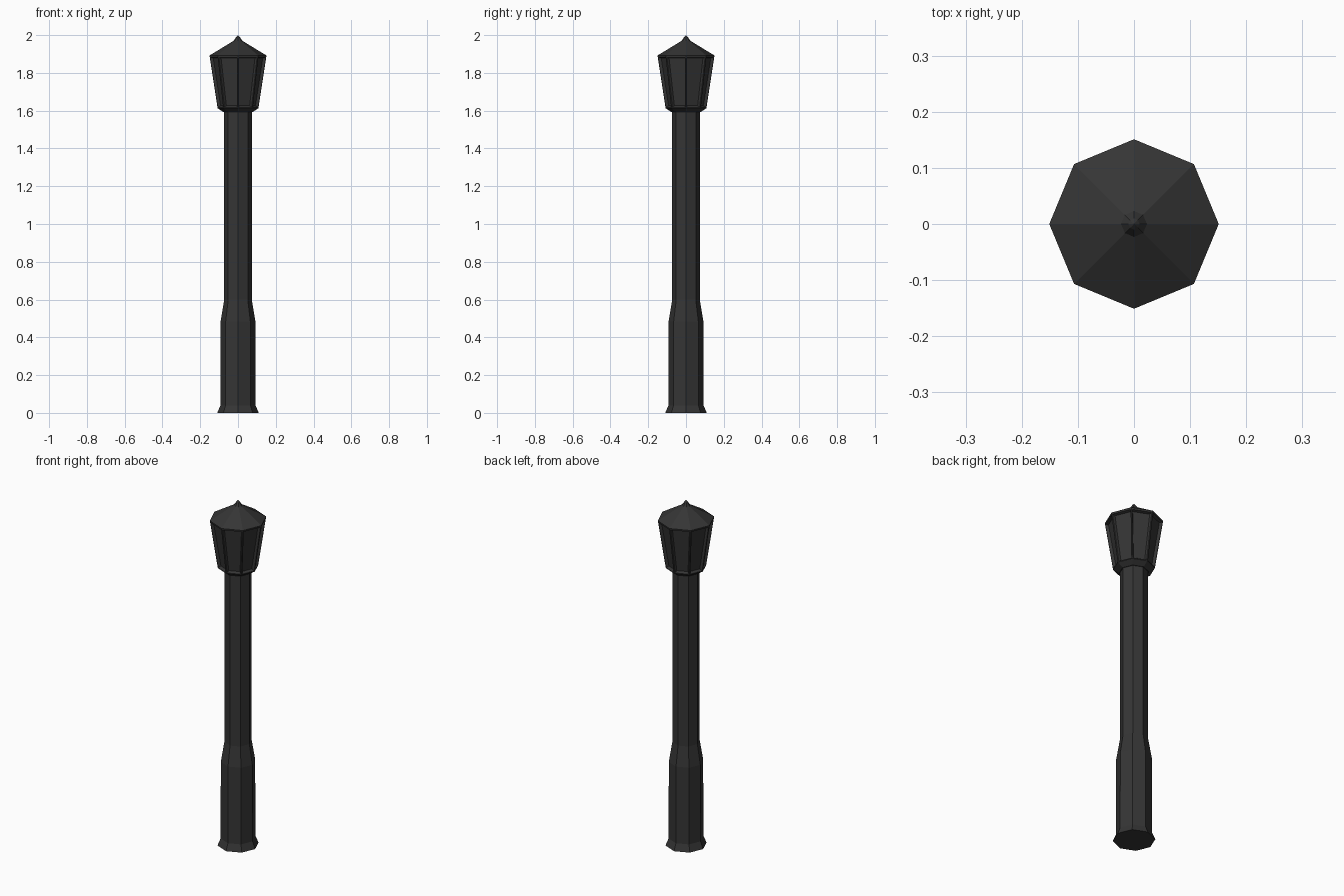
import bpy, bmesh, math

if "Cube" in bpy.data.objects:
    bpy.data.objects.remove(bpy.data.objects["Cube"])

iron = bpy.data.materials.new("dark_iron")
iron.diffuse_color = (0.035, 0.035, 0.035, 1)
iron.use_nodes = True
iron.node_tree.nodes["Principled BSDF"].inputs["Base Color"].default_value = iron.diffuse_color


def octagon_loft(name, profile, panel=None):
    """Loft octagonal rings from (radius, z) pairs; optionally recess one band's faces."""
    bm = bmesh.new()
    rings = []
    for r, z in profile:
        count = 8 if r > 0 else 1
        rings.append([bm.verts.new((r * math.cos(i * math.pi / 4),
                                    r * math.sin(i * math.pi / 4), z))
                      for i in range(count)])
    bands = []
    for a, b in zip(rings, rings[1:]):
        band = []
        for i in range(8):
            j = (i + 1) % 8
            corners = [a[i], a[j], b[0]] if len(b) == 1 else [a[i], a[j], b[j], b[i]]
            band.append(bm.faces.new(corners))
        bands.append(band)
    bm.faces.new(rings[0][::-1])
    if len(rings[-1]) > 1:
        bm.faces.new(rings[-1])
    bm.normal_update()
    if panel is not None:
        # thin frame, then a bevelled recess
        bmesh.ops.inset_individual(bm, faces=bands[panel], thickness=0.007, depth=0)
        bm.normal_update()
        bmesh.ops.inset_individual(bm, faces=bands[panel], thickness=0.009, depth=-0.014)
    mesh = bpy.data.meshes.new(name)
    bm.to_mesh(mesh)
    bm.free()
    mesh.materials.append(iron)
    obj = bpy.data.objects.new(name, mesh)
    bpy.context.collection.objects.link(obj)
    return obj


# flared foot, wide pedestal and slim shaft
octagon_loft("post", [(0.11, 0), (0.093, 0.04), (0.092, 0.485),
                      (0.073, 0.6), (0.073, 1.597)])

# lantern with a flared collar and eight recessed panels
octagon_loft("lantern", [(0.077, 1.592), (0.108, 1.613), (0.15, 1.887)], panel=1)

# roof and pointed finial
octagon_loft("roof", [(0.15, 1.887), (0.151, 1.892), (0.023, 1.97)])
octagon_loft("finial", [(0.023, 1.97), (0.01, 1.99), (0, 2.0)])
